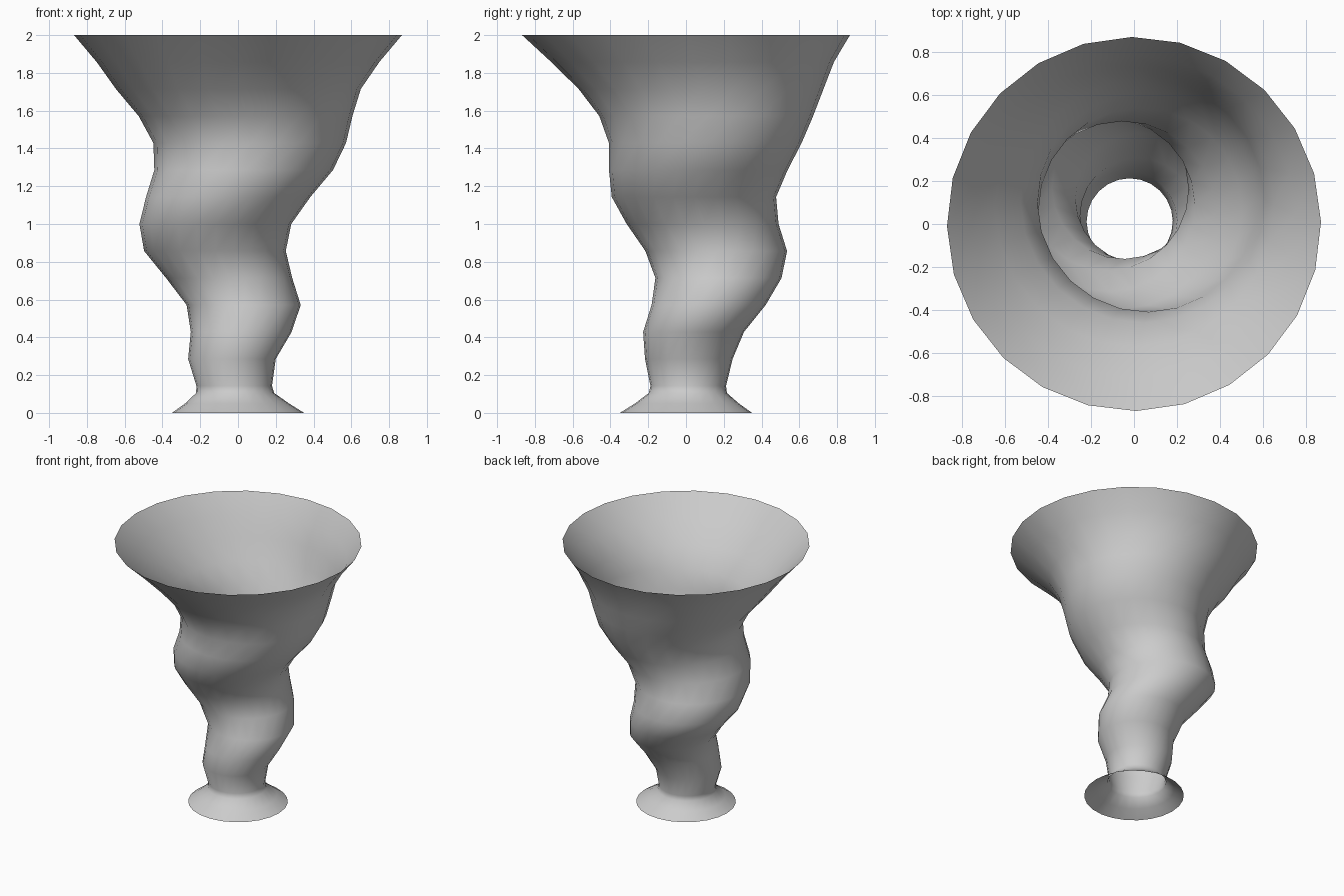
import bpy, bmesh
from math import cos, sin, tau, radians

if "Cube" in bpy.data.objects:
    bpy.data.objects.remove(bpy.data.objects["Cube"])

SIDES = 24
STEP = 2 / 14

# Foot flare rings: (z, centre x, centre y, radius)
foot = [(0, 0, 0, .35), (.05, -.005, .005, .275), (.105, -.015, .01, .207)]

# Wobbling funnel rings, evenly spaced in z: (centre x, centre y, radius)
funnel = [
    (-.02, .012, .20), (-.032, .015, .232), (.017, .04, .267),
    (.03, .12, .302), (-.047, .172, .334), (-.122, .16, .375),
    (-.12, .088, .402), (-.052, .042, .435), (.03, .065, .473),
    (.062, .102, .51), (.04, .107, .566), (.002, .08, .648),
    (0, .035, .748), (0, 0, .868),
]
rings = foot + [((i + 1) * STEP, *r) for i, r in enumerate(funnel)]

# Open skin lofted through the rings
bm = bmesh.new()
loops = []
for z, cx, cy, r in rings:
    angles = [tau * k / SIDES + radians(.7) for k in range(SIDES)]
    loops.append([bm.verts.new((cx + r * cos(a), cy + r * sin(a), z)) for a in angles])
for low, high in zip(loops, loops[1:]):
    for k in range(SIDES):
        n = (k + 1) % SIDES
        bm.faces.new((low[k], low[n], high[n], high[k])).smooth = True

mesh = bpy.data.meshes.new("whirlwind_funnel")
bm.to_mesh(mesh)
bm.free()
bpy.context.collection.objects.link(bpy.data.objects.new("whirlwind_funnel", mesh))
